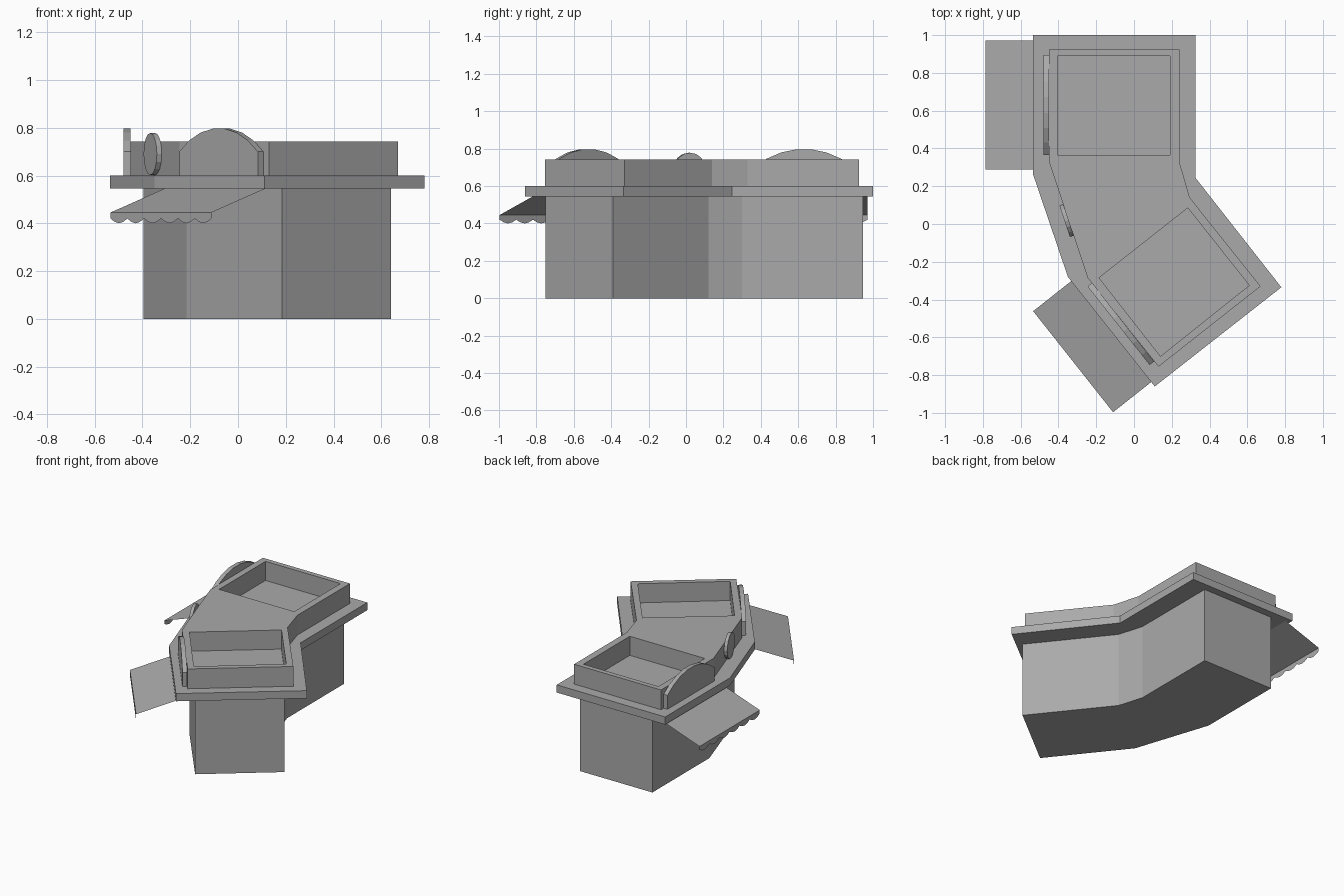
import bpy, bmesh
from math import sin, cos, pi, atan2, asin, sqrt
from mathutils import Matrix, Vector

cube = bpy.data.objects.get("Cube")
if cube:
    bpy.data.objects.remove(cube, do_unlink=True)

grey = bpy.data.materials.new("plain grey")
grey.use_nodes = True
grey.diffuse_color = (0.4, 0.4, 0.4, 1)
bsdf = next(n for n in grey.node_tree.nodes if n.type == 'BSDF_PRINCIPLED')
bsdf.inputs["Base Color"].default_value = grey.diffuse_color
bsdf.inputs["Roughness"].default_value = 0.8


def finish(name, bm, closed=True):
    if closed:
        bmesh.ops.recalc_face_normals(bm, faces=bm.faces)
    mesh = bpy.data.meshes.new(name)
    bm.to_mesh(mesh)
    bm.free()
    mesh.materials.append(grey)
    obj = bpy.data.objects.new(name, mesh)
    bpy.context.collection.objects.link(obj)
    return obj


def extrude(name, points, offset):
    """Solid made by sweeping a flat outline along an offset."""
    bm = bmesh.new()
    face = bm.faces.new([bm.verts.new(p) for p in points])
    swept = bmesh.ops.extrude_face_region(bm, geom=[face])["geom"]
    bmesh.ops.translate(bm, vec=offset, verts=[v for v in swept if isinstance(v, bmesh.types.BMVert)])
    # the starting cap survives the extrusion, so the solid stays closed
    return finish(name, bm)


def prism(name, outline, low, high):
    return extrude(name, [(x, y, low) for x, y in outline], Vector((0, 0, high - low)))


def frame(x, y, nx, ny):
    """Local x points outward from a shop front, local y runs along it."""
    return Matrix.Translation((x, y, 0)) @ Matrix.Rotation(atan2(ny, nx), 4, 'Z')


# Building body, bent in plan
prism("walls", [(-0.395, 0.945), (0.18, 0.945), (0.18, 0.3), (0.235, 0.12), (0.64, -0.39),
                (0.185, -0.75), (-0.215, -0.245), (-0.395, 0.3)], 0, 0.545)

# Overhanging roof slab
prism("roof_slab", [(-0.535, 1), (0.325, 1), (0.325, 0.245), (0.78, -0.335),
                    (0.11, -0.86), (-0.35, -0.28), (-0.535, 0.265)], 0.545, 0.6)

# Raised roof block with two sunken decks
block = prism("roof_block", [(-0.45, 0.925), (0.24, 0.925), (0.24, 0.33), (0.295, 0.14), (0.67, -0.33),
                             (0.13, -0.755), (-0.245, -0.285), (-0.45, 0.33)], 0.6, 0.742)
decks = ([(-0.405, 0.89), (0.19, 0.89), (0.19, 0.365), (-0.405, 0.365)],
         [(0.285, 0.085), (0.61, -0.325), (0.14, -0.7), (-0.185, -0.285)])
for deck in decks:
    cutter = prism("deck_cutter", deck, 0.605, 0.9)
    cutter.hide_render = True
    cut = block.modifiers.new("deck", 'BOOLEAN')
    cut.operation = 'DIFFERENCE'
    cut.solver = 'EXACT'
    cut.object = cutter
    bpy.context.view_layer.objects.active = block
    bpy.ops.object.modifier_apply(modifier=cut.name)
    bpy.data.objects.remove(cutter, do_unlink=True)


# Arched sign board standing against the roof block
def sign_board(name, place, half=0.265, shoulder=0.7, rise=0.098, steps=7):
    radius = (half ** 2 + rise ** 2) / (2 * rise)
    sweep = asin(half / radius)
    points = [(0, -half, 0.6), (0, half, 0.6)]
    for i in range(steps + 1):
        a = sweep - 2 * sweep * i / steps
        points.append((0, radius * sin(a), shoulder + rise - radius + radius * cos(a)))
    board = extrude(name, points, Vector((0.03, 0, 0)))
    board.data.transform(place)


# Sloping awning sheet with a scalloped hanging edge
def awning(name, place, half=0.341, inner=-0.045, outer=0.337, bumps=6, steps=4):
    bm = bmesh.new()
    n = bumps * steps
    rows = []
    for i in range(n + 1):
        y = -half + 2 * half * i / n
        hem = 0.42 - 0.02 * abs(sin(pi * i / steps))
        rows.append([bm.verts.new(p) for p in ((inner, y, 0.578), (outer, y, 0.445), (outer, y, hem))])
    for a, b in zip(rows, rows[1:]):
        for k in range(2):
            bm.faces.new((a[k], a[k + 1], b[k + 1], b[k]))
    finish(name, bm, closed=False).data.transform(place)


shop_fronts = {"right": frame(-0.45, 0.63, -1, 0), "front": frame(-0.058, -0.52, -0.784, -0.62)}
for side, place in shop_fronts.items():
    sign_board(side + "_sign_board", place)
    awning(side + "_awning", place)

# Round sign on the middle wall
bm = bmesh.new()
turn = frame(-0.357, 0.018, -0.949, -0.316) @ Matrix.Translation((0, 0, 0.69)) @ Matrix.Rotation(pi / 2, 4, 'Y')
bmesh.ops.create_cone(bm, cap_ends=True, segments=16, radius1=0.088, radius2=0.088, depth=0.022, matrix=turn)
finish("round_sign", bm)
